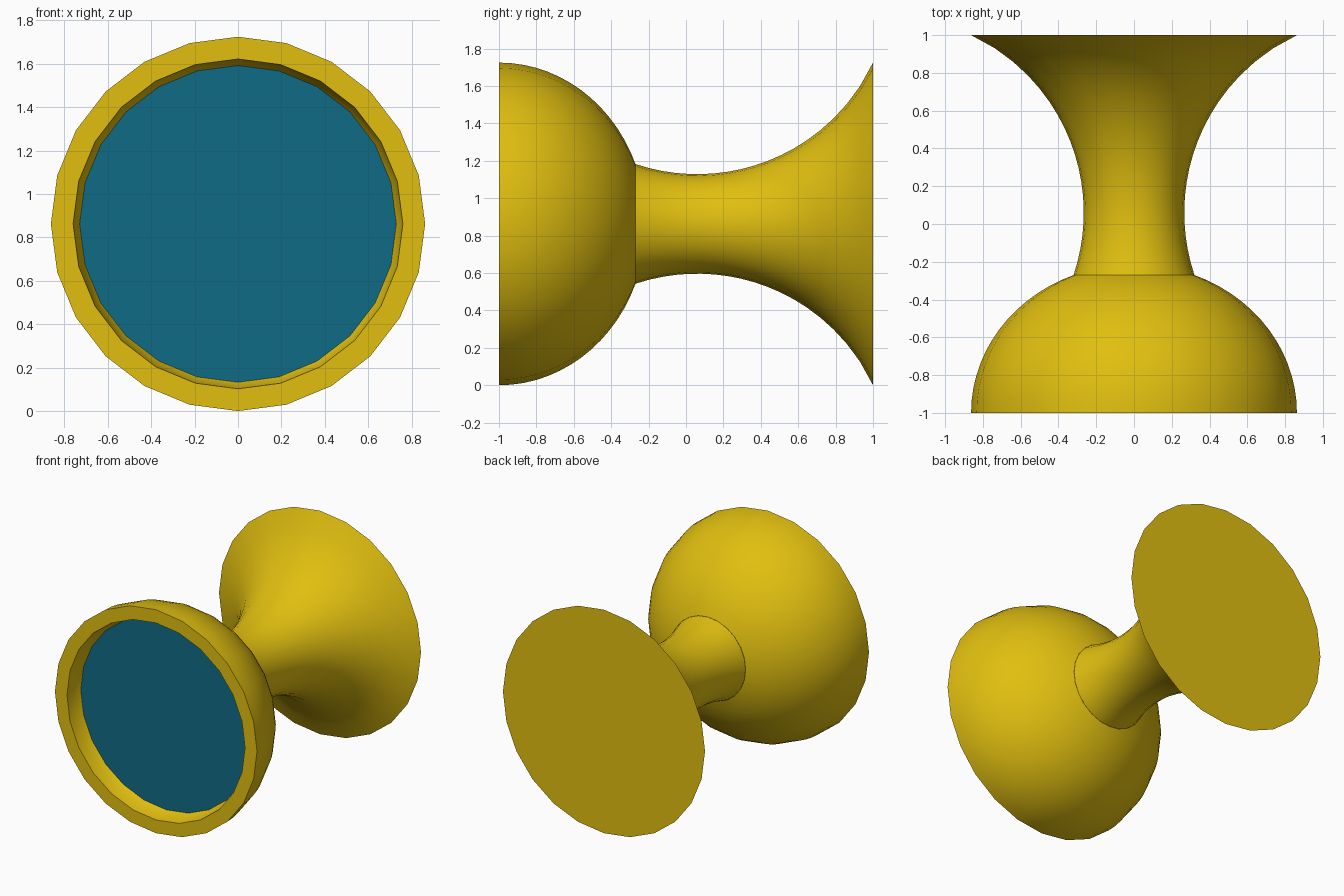
import bpy, bmesh, math

if "Cube" in bpy.data.objects:
    bpy.data.objects.remove(bpy.data.objects["Cube"])

SIDES = 24
R = 0.8625          # radius of rim and foot; also the height of the axis

def material(name, rgb):
    m = bpy.data.materials.new(name)
    m.diffuse_color = (*rgb, 1)
    m.use_nodes = True
    m.node_tree.nodes["Principled BSDF"].inputs["Base Color"].default_value = m.diffuse_color
    return m

gold = material("gold", (0.75, 0.52, 0.005))
teal = material("teal", (0.005, 0.145, 0.235))

def lathe(name, profile, mat):
    """Revolve (y, radius) points around the lying goblet's axis."""
    bm = bmesh.new()
    rings = []
    for y, r in profile:
        if r < 1e-4:
            rings.append([bm.verts.new((0, y, R))] * SIDES)
            continue
        rings.append([bm.verts.new((r * math.sin(a), y, R + r * math.cos(a)))
                      for a in (2 * math.pi * i / SIDES for i in range(SIDES))])
    for a, b in zip(rings, rings[1:]):
        for i in range(SIDES):
            j = (i + 1) % SIDES
            bm.faces.new(list(dict.fromkeys((a[i], a[j], b[j], b[i]))))
    bmesh.ops.recalc_face_normals(bm, faces=bm.faces)
    me = bpy.data.meshes.new(name)
    bm.to_mesh(me)
    bm.free()
    ob = bpy.data.objects.new(name, me)
    bpy.context.collection.objects.link(ob)
    me.materials.append(mat)
    bpy.ops.object.select_all(action='DESELECT')
    ob.select_set(True)
    bpy.context.view_layer.objects.active = ob
    bpy.ops.object.shade_smooth_by_angle(angle=math.radians(30))
    return ob

def arc(a, b, t0, t1, n):
    """Elliptic bowl wall opening at y = -1: radius a, depth b."""
    ts = [math.radians(t0 + (t1 - t0) * i / n) for i in range(n + 1)]
    return [(-1 + b * math.sin(t), a * math.cos(t)) for t in ts]

# Bowl: hollow inside, flat rim, rounded outside down to the stem
lathe("bowl", arc(0.76, 0.45, 90, 0, 11) + arc(R, 0.786, 0, 68.2, 14), gold)

# Stem flaring in a circular arc to a flat foot
mid, neck, bend = 0.06, 0.266, 1.04
stem = []
for i in range(19):
    y = -0.27 + 1.27 * i / 18
    stem.append((y, neck + bend - math.sqrt(bend ** 2 - (y - mid) ** 2)))
stem[-1] = (1, R)
lathe("stem_and_foot", stem + [(1, 0)], gold)

# Liquid surface set back inside the bowl
lathe("liquid", [(-0.875, 0), (-0.875, 0.732)], teal)
# Its face must look out of the bowl
me = bpy.data.objects["liquid"].data
if me.polygons[0].normal.y > 0:
    me.flip_normals()
